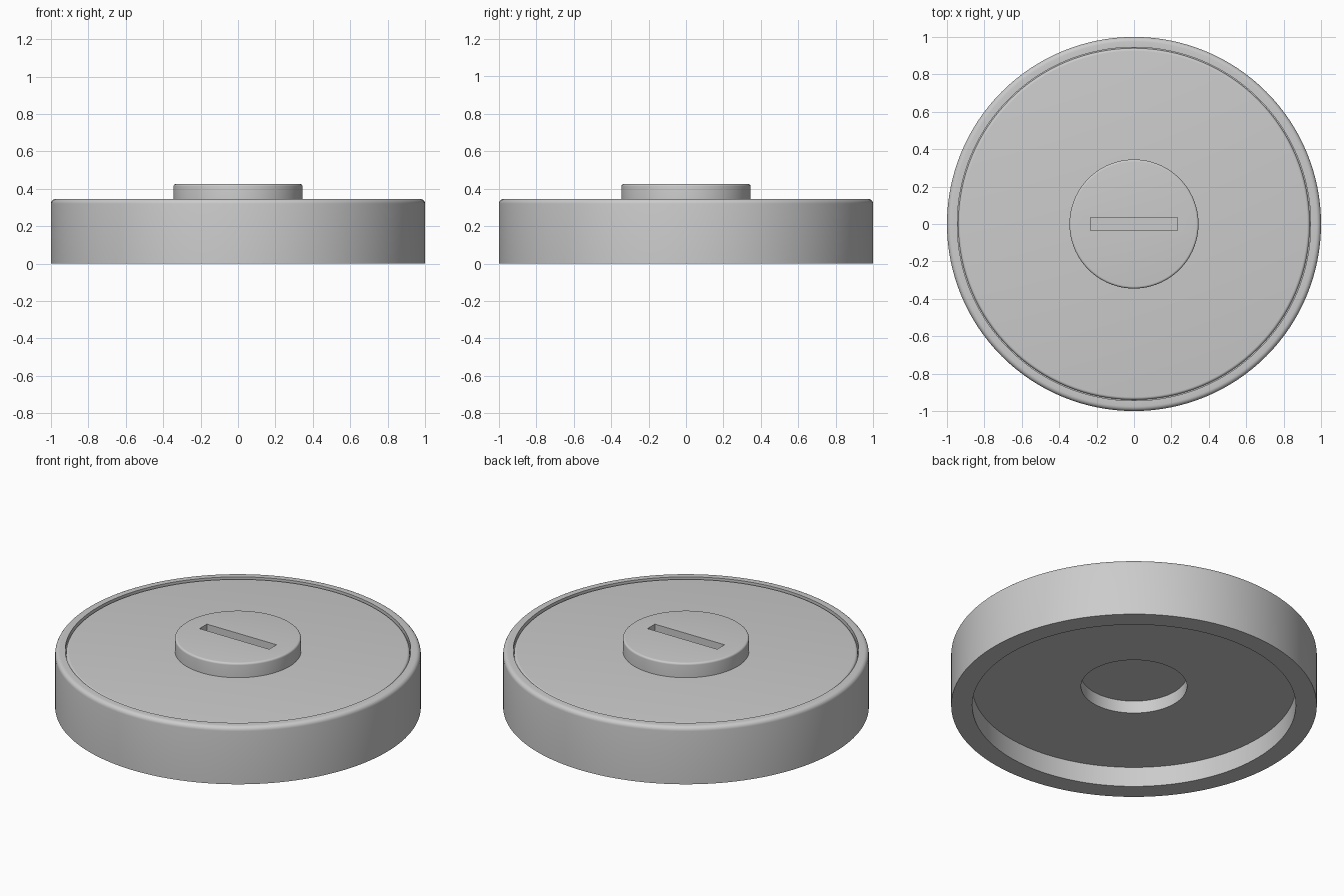
import bpy, bmesh, math
from mathutils import Vector

if "Cube" in bpy.data.objects:
    bpy.data.objects.remove(bpy.data.objects["Cube"])


def fillet(cx, cz, r, start, end, n=5):
    """Arc of (radius, height) points for a rounded edge, angles in degrees."""
    angles = [math.radians(start + (end - start) * i / n) for i in range(n + 1)]
    return [(cx + r * math.cos(a), cz + r * math.sin(a)) for a in angles]


def lathe(name, profile, steps=128):
    """Spin a (radius, height) profile around z into a closed solid."""
    bm = bmesh.new()
    verts = [bm.verts.new((r, 0, z)) for r, z in profile]
    edges = [bm.edges.new(pair) for pair in zip(verts, verts[1:])]
    bmesh.ops.spin(bm, geom=verts + edges, cent=(0, 0, 0), axis=(0, 0, 1),
                   angle=math.tau, steps=steps)
    bmesh.ops.remove_doubles(bm, verts=bm.verts[:], dist=0.0002)
    bmesh.ops.recalc_face_normals(bm, faces=bm.faces[:])
    mesh = bpy.data.meshes.new(name)
    bm.to_mesh(mesh)
    bm.free()
    obj = bpy.data.objects.new(name, mesh)
    bpy.context.collection.objects.link(obj)
    return obj


def activate(obj):
    bpy.ops.object.select_all(action='DESELECT')
    obj.select_set(True)
    bpy.context.view_layer.objects.active = obj


# Round body: stepped hollow underneath, rounded rim and fine groove on top
body = lathe("body", [(0, 0.195), (0.29, 0.195), (0.29, 0.12), (0.885, 0.12),
                      (0.885, 0), (1, 0)]
             + fillet(0.975, 0.32, 0.025, 0, 90)
             + [(0.945, 0.345), (0.945, 0.32), (0.94, 0.32)]
             + fillet(0.925, 0.323, 0.015, 0, 90)
             + [(0, 0.338)])

# Raised centre knob with a softened top edge
knob = lathe("knob", [(0, 0.33), (0.345, 0.33)]
             + fillet(0.333, 0.413, 0.012, 0, 90)
             + [(0, 0.425)])

# Straight slot cut into the knob
bpy.ops.mesh.primitive_cube_add(size=1, location=(0, 0, 0.425))
cutter = bpy.context.object
cutter.name = "slot_cutter"
cutter.scale = (0.465, 0.07, 0.12)
cutter.hide_render = True
cut = knob.modifiers.new("slot", 'BOOLEAN')
cut.operation = 'DIFFERENCE'
cut.solver = 'EXACT'
cut.object = cutter
activate(knob)
bpy.ops.object.modifier_apply(modifier=cut.name)
bpy.data.objects.remove(cutter, do_unlink=True)

# Smooth shading with crisp edges
for part in (body, knob):
    activate(part)
    bpy.ops.object.shade_smooth_by_angle(angle=math.radians(30))
